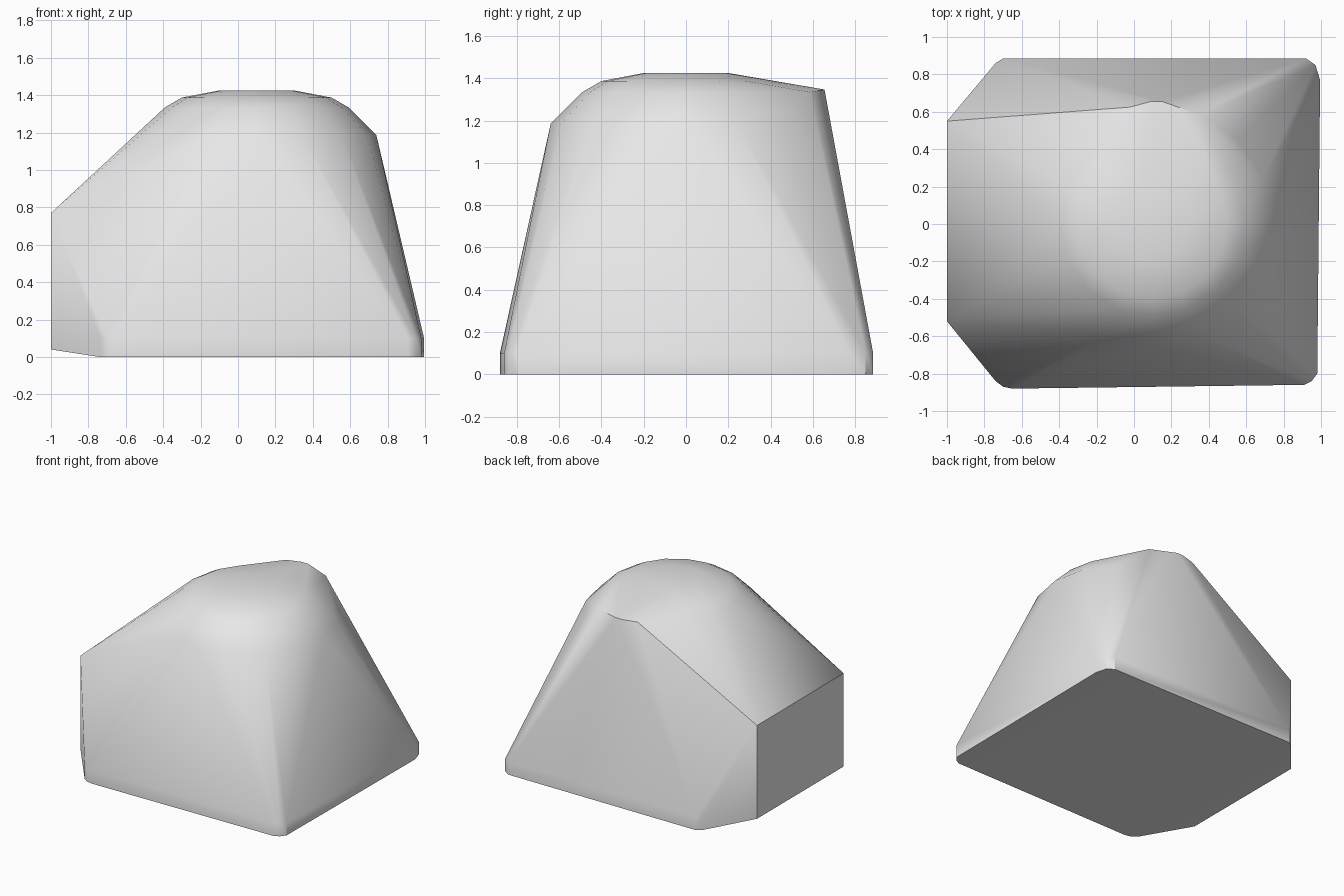
import bpy, bmesh
from math import cos, sin, tau, radians

cube = bpy.data.objects.get("Cube")
if cube:
    bpy.data.objects.remove(cube, do_unlink=True)

# Material
grey = bpy.data.materials.new("plain grey")
grey.use_nodes = True
grey.diffuse_color = (0.8, 0.8, 0.8, 1)
grey.node_tree.nodes["Principled BSDF"].inputs["Base Color"].default_value = (0.8, 0.8, 0.8, 1)

points = []

# Base outline with clipped corners, raised into a short vertical rim
outline = [(-0.65, -0.88), (0.91, -0.86), (0.95, -0.84), (0.98, -0.80),
           (0.995, 0.77), (0.97, 0.85), (0.92, 0.885), (-0.70, 0.885),
           (-0.74, 0.86), (-0.74, -0.84), (-0.70, -0.87)]
for z in (0, 0.1):
    points += [(x, y, z) for x, y in outline]

# Flat side panel
points += [(-1, y, z) for y in (-0.52, 0.55) for z in (0.04, 0.77)]

# Rounded crown
for radius, z in ((0.2, 1.425), (0.4, 1.387), (0.49, 1.335), (0.64, 1.185)):
    for i in range(16):
        a = tau * i / 16
        points.append((0.1 + radius * cos(a), radius * sin(a), z))

# Brow ridge at the back of the crown
points += [(-0.02, 0.625, 1.345), (0.09, 0.655, 1.347),
           (0.15, 0.655, 1.347), (0.35, 0.585, 1.335)]

# Wrap everything in a convex shell
bm = bmesh.new()
for p in points:
    bm.verts.new(p)
bmesh.ops.convex_hull(bm, input=bm.verts)
loose = [v for v in bm.verts if not v.link_faces]
bmesh.ops.delete(bm, geom=loose, context='VERTS')
bmesh.ops.dissolve_limit(bm, angle_limit=radians(0.5), verts=bm.verts, edges=bm.edges)
bmesh.ops.recalc_face_normals(bm, faces=bm.faces)

mesh = bpy.data.meshes.new("rounded_block")
bm.to_mesh(mesh)
bm.free()
mesh.materials.append(grey)
block = bpy.data.objects.new("rounded_block", mesh)
bpy.context.collection.objects.link(block)

# Soft shading with crisp hard edges
bpy.ops.object.select_all(action='DESELECT')
block.select_set(True)
bpy.context.view_layer.objects.active = block
bpy.ops.object.shade_smooth_by_angle(angle=radians(32))
